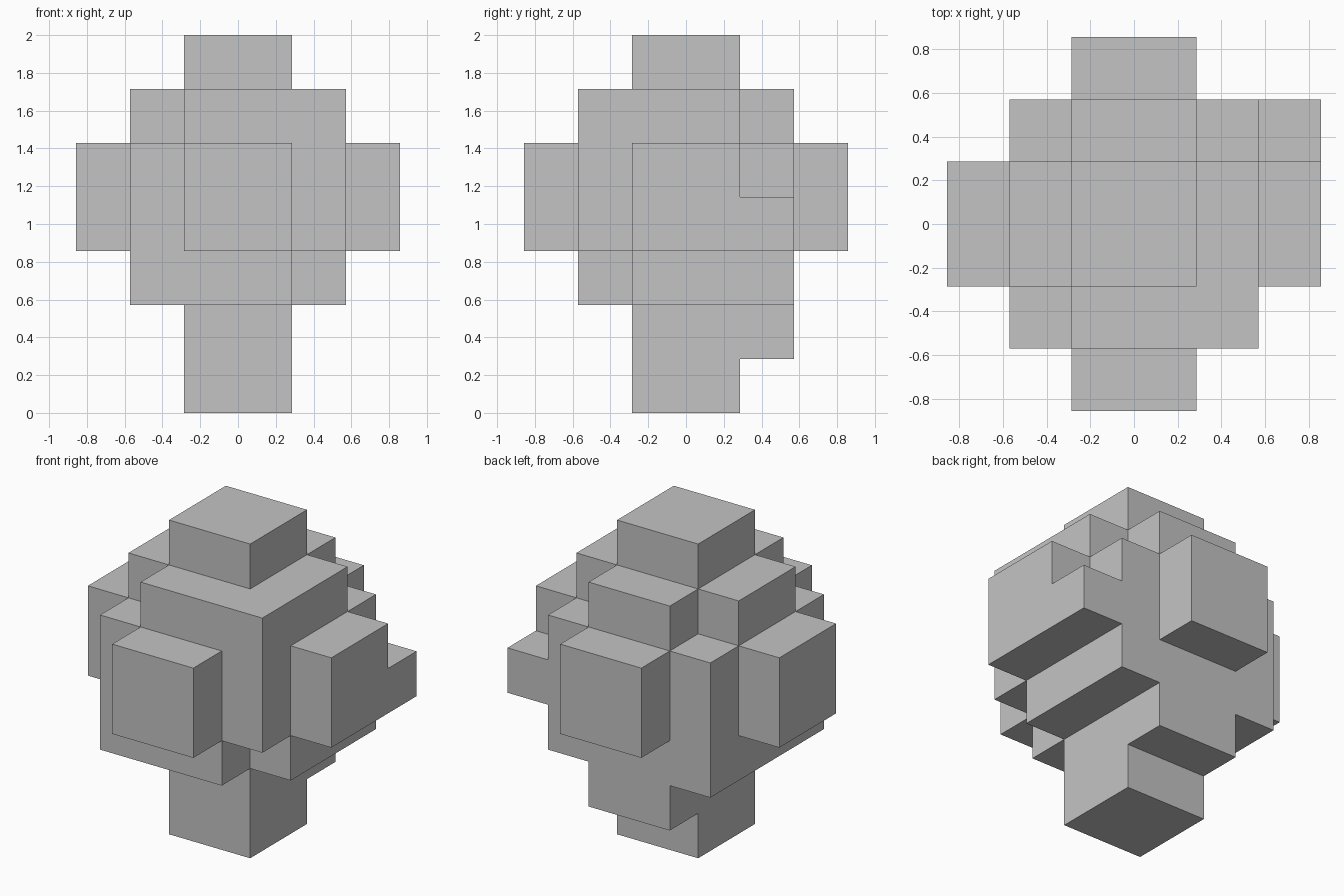
import bpy
import bmesh
from itertools import product
from mathutils import Vector

default_cube = bpy.data.objects.get("Cube")
if default_cube:
    bpy.data.objects.remove(default_cube, do_unlink=True)

UNIT = 2 / 7  # edge length of one block

grey = bpy.data.materials.new("plain_grey")
grey.use_nodes = True
grey.diffuse_color = (0.55, 0.55, 0.55, 1)
grey.node_tree.nodes["Principled BSDF"].inputs["Base Color"].default_value = grey.diffuse_color


def box(x, y, z):
    """All block cells inside three (start, end) ranges."""
    return set(product(range(*x), range(*y), range(*z)))


MID, WIDE, ARM = (-1, 1), (-2, 2), (3, 5)

# Missing blocks at the corners of the core
notches = {(-2, -2, 5), (-2, 1, 5), (1, 1, 5), (1, -2, 2)}

parts = {
    "core": box(WIDE, WIDE, (2, 6)) - notches,
    "top_cap": box(MID, MID, (6, 7)),
    "stem": box(MID, MID, (0, 2)),
    "stem_back_step": box(MID, (1, 2), (1, 2)),
    "front_arm": box(MID, (-3, -2), ARM),
    "back_arm": box(MID, (2, 3), ARM),
    "right_arm": box((-3, -2), MID, ARM),
    "left_arm": box((2, 3), MID, ARM),
    "left_arm_step": box((2, 3), (1, 2), (3, 4)),
}
solid = set().union(*parts.values())


def build_part(name, cells):
    """Skin the part with only the block faces that are exposed."""
    bm = bmesh.new()
    for cell in cells:
        centre = Vector(cell) + Vector((0.5, 0.5, 0.5))
        for axis, sign in product(range(3), (-1, 1)):
            normal = Vector((0, 0, 0))
            normal[axis] = sign
            if tuple(int(c + n) for c, n in zip(cell, normal)) in solid:
                continue
            u = Vector((0, 0, 0))
            u[(axis + 1) % 3] = 0.5
            v = normal.cross(u)
            middle = centre + normal / 2
            corners = (middle - u - v, middle + u - v, middle + u + v, middle - u + v)
            bm.faces.new([bm.verts.new(p * UNIT) for p in corners])
    bmesh.ops.remove_doubles(bm, verts=bm.verts, dist=UNIT / 100)
    mesh = bpy.data.meshes.new(name)
    bm.to_mesh(mesh)
    bm.free()
    mesh.materials.append(grey)
    bpy.context.collection.objects.link(bpy.data.objects.new(name, mesh))


for part_name, part_cells in parts.items():
    build_part(part_name, part_cells)
